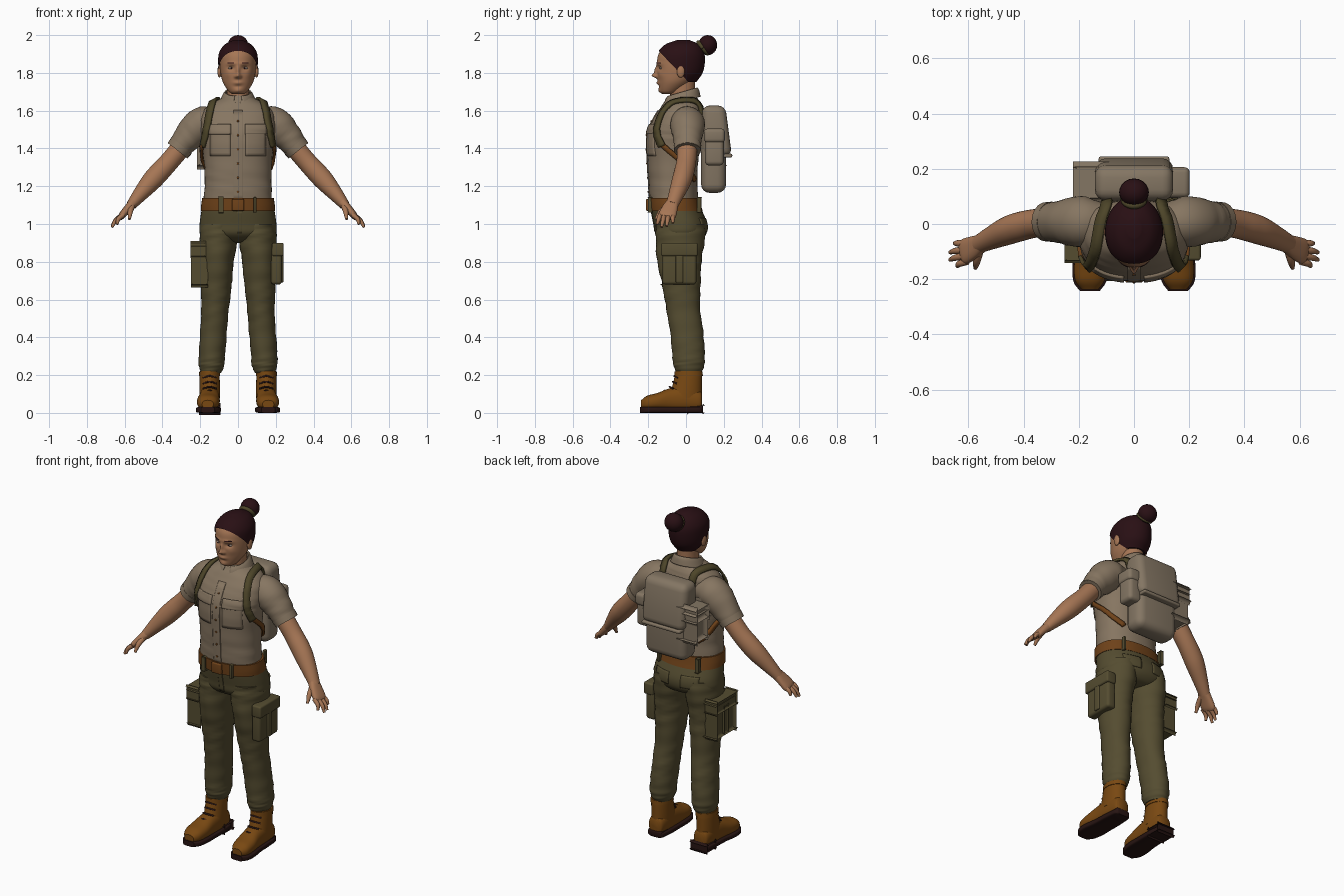
import bpy, bmesh, math
from mathutils import Vector, Matrix
from mathutils.bvhtree import BVHTree

if "Cube" in bpy.data.objects:
    bpy.data.objects.remove(bpy.data.objects["Cube"])


def material(name, *rgb):
    m = bpy.data.materials.new(name)
    m.use_nodes = True
    m.diffuse_color = (*rgb, 1)
    bsdf = m.node_tree.nodes["Principled BSDF"]
    bsdf.inputs["Base Color"].default_value = (*rgb, 1)
    bsdf.inputs["Roughness"].default_value = 0.8
    return m


SKIN = material("skin", .38, .18, .09)
HAIR = material("dark_hair", .022, .005, .007)
SHIRT = material("khaki_shirt", .24, .18, .12)
PANTS = material("olive_trousers", .09, .073, .03)
STRAP = material("olive_webbing", .075, .06, .022)
BOOT = material("boot_leather", .19, .065, .006)
BELT = material("belt_leather", .16, .055, .01)
SOLE = material("dark_sole", .02, .007, .006)
PACK = material("pack_canvas", .23, .18, .125)
EYE = material("eye_white", .4, .32, .26)
SIDES = (("left", 1), ("right", -1))


def finish(bm, name, mat, angle=45):
    bmesh.ops.recalc_face_normals(bm, faces=bm.faces)
    for f in bm.faces:
        f.smooth = True
    for e in bm.edges:
        e.smooth = e.calc_face_angle(0) < math.radians(angle)
    me = bpy.data.meshes.new(name)
    bm.to_mesh(me)
    bm.free()
    me.materials.append(mat)
    ob = bpy.data.objects.new(name, me)
    bpy.context.scene.collection.objects.link(ob)
    return ob


def thicken(ob, t):
    m = ob.modifiers.new("Thickness", "SOLIDIFY")
    m.thickness, m.offset = t, 0
    return ob


def spline(rows, n):
    p = [Vector(r) for r in rows]
    p = [p[0] * 2 - p[1]] + p + [p[-1] * 2 - p[-2]]
    out = []
    for a, b, c, d in zip(p, p[1:], p[2:], p[3:]):
        for k in range(n):
            t = k / n
            out.append((b * 2 + (c - a) * t + (a * 2 - b * 5 + c * 4 - d) * t * t
                        + (b * 3 - a - c * 3 + d) * t ** 3) * .5)
    return out + [p[-2]]


def loft(name, rows, mat, axis=None, u=(1, 0, 0), power=2, sides=32, n=6, ripple=0, cap=True, s=1):
    """Skin superellipse rings (x, y, z, radius, radius) along a smooth path."""
    pts = spline([(r[0] * s, *r[1:]) for r in rows], n)
    bm, rings = bmesh.new(), []
    for i, p in enumerate(pts):
        step = pts[min(i + 1, len(pts) - 1)] - pts[max(i - 1, 0)]
        t = Vector(axis) if axis else Vector(step[:3]).normalized()
        uu = Vector(u)
        uu = (uu - t * uu.dot(t)).normalized()
        vv, ring = t.cross(uu), []
        for k in range(sides):
            a = math.tau * k / sides
            c, d = math.cos(a), math.sin(a)
            g = 1 + ripple * math.sin(i * 1.1 + 2 * math.sin(a + i * .3)) * math.sin(a * 2 + i * .4)
            ring.append(bm.verts.new(Vector(p[:3])
                        + uu * math.copysign(abs(c) ** (2 / power), c) * p[3] * g
                        + vv * math.copysign(abs(d) ** (2 / power), d) * p[4] * g))
        rings.append(ring)
    for a, b in zip(rings, rings[1:]):
        for k in range(sides):
            j = (k + 1) % sides
            bm.faces.new((a[k], a[j], b[j], b[k]))
    if cap:
        bm.faces.new(rings[0])
        bm.faces.new(rings[-1])
    return finish(bm, name, mat)


def body(name, rows, mat, **kw):
    """Upright loft from rows of (height, front, back, half width)."""
    return loft(name, [(0, (f + b) / 2, z, w, (b - f) / 2) for z, f, b, w in rows],
                mat, axis=(0, 0, 1), **kw)


def ball(name, loc, size, mat):
    bm = bmesh.new()
    bmesh.ops.create_uvsphere(bm, u_segments=20, v_segments=12, radius=1,
                              matrix=Matrix.Translation(loc) @ Matrix.Diagonal((*size, 1)))
    return finish(bm, name, mat)


def box(name, lo, hi, mat, bevel=.01, lean=0, s=1):
    """Rounded box; lean pulls the rear top edge forward."""
    bm = bmesh.new()
    lo, hi = Vector(lo), Vector(hi)
    bmesh.ops.create_cube(bm, size=1)
    for v in bm.verts:
        if v.co.y > 0 and v.co.z > 0:
            v.co.y -= lean
        v.co = [((l + h) / 2 + c * (h - l)) for l, h, c in zip(lo, hi, v.co)]
        v.co.x *= s
    bmesh.ops.bevel(bm, geom=bm.edges[:], offset=bevel, segments=4, profile=.5, affect="EDGES")
    return finish(bm, name, mat)


def surface(ob):
    return BVHTree.FromPolygons([v.co for v in ob.data.vertices],
                                [p.vertices for p in ob.data.polygons])


def plate(name, tree, mat, x0, x1, z0, z1, side=-1, thick=.009, n=8):
    """Thin patch wrapped on the front or back of a surface."""
    bm, grid = bmesh.new(), []
    for i in range(n + 1):
        for j in range(n + 1):
            x, z = x0 + (x1 - x0) * i / n, z0 + (z1 - z0) * j / n
            hit = tree.ray_cast(Vector((x, side, z)), Vector((0, -side, 0)))[0]
            grid.append(bm.verts.new(hit or (x, 0, z)))
    for i in range(n):
        for j in range(n):
            k = i * (n + 1) + j
            bm.faces.new((grid[k], grid[k + 1], grid[k + n + 2], grid[k + n + 1]))
    return thicken(finish(bm, name, mat), thick)


def strap(name, tree, pts, mat, width, s):
    """Flat webbing laid over a surface."""
    snap = [tree.find_nearest(Vector((p[0] * s, p[1], p[2])))[:2] for p in spline(pts, 6)]
    bm, pairs = bmesh.new(), []
    for i, (p, nrm) in enumerate(snap):
        t = snap[min(i + 1, len(snap) - 1)][0] - snap[max(i - 1, 0)][0]
        across = t.cross(nrm).normalized() * width
        pairs.append([bm.verts.new(p + nrm * .01 + across * k) for k in (-1, 1)])
    for a, b in zip(pairs, pairs[1:]):
        bm.faces.new((a[0], a[1], b[1], b[0]))
    return thicken(finish(bm, name, mat), .014)


# Head with sculpted face
head = body("head", [(1.688, -.125, -.07, .03), (1.705, -.14, -.03, .052), (1.75, -.148, .03, .08),
                     (1.8, -.153, .07, .092), (1.85, -.154, .084, .096), (1.9, -.145, .085, .094),
                     (1.94, -.11, .07, .07), (1.96, -.06, .03, .03)], SKIN, sides=128, n=10)
FACE = ((0, 1.785, .012, .012, -.026), (0, 1.81, .009, .022, -.014), (.013, 1.78, .008, .008, -.009),
        (.036, 1.826, .018, .012, .013), (.03, 1.85, .03, .009, -.005), (0, 1.747, .024, .009, -.008),
        (0, 1.728, .02, .006, .004), (0, 1.705, .02, .012, -.006), (.055, 1.79, .02, .02, -.004))
for v in head.data.vertices:
    if v.co.y < -.07:
        x, z = abs(v.co.x), v.co.z
        v.co.y += sum(d * math.exp(-((x - cx) / sx) ** 2 - ((z - cz) / sz) ** 2)
                      for cx, cz, sx, sz, d in FACE)
face = surface(head)
for side, s in SIDES:
    ball(side + "_eye", (.036 * s, -.129, 1.825), (.016, .011, .007), EYE)
    ball(side + "_iris", (.036 * s, -.1365, 1.825), (.005, .005, .005), HAIR)
    plate(side + "_eyebrow", face, HAIR, .02 * s, .055 * s, 1.85, 1.855, thick=.003)
    ball(side + "_ear", (.098 * s, -.028, 1.808), (.011, .021, .033), SKIN)
loft("neck", [(0, -.01, 1.6, .065, .07), (0, -.018, 1.68, .058, .066), (0, -.02, 1.78, .06, .068)], SKIN)

# Hair cap trimmed along a slanted hairline
hair = body("hair", [(1.752, -.15, .055, .08), (1.8, -.158, .088, .099), (1.86, -.16, .1, .105),
                     (1.91, -.148, .095, .099), (1.95, -.11, .07, .07), (1.973, -.05, .02, .025)],
            HAIR, sides=64, n=8)
bm = bmesh.new()
bm.from_mesh(hair.data)
bmesh.ops.bisect_plane(bm, geom=bm.verts[:] + bm.edges[:] + bm.faces[:], plane_co=(0, 0, 1.765),
                       plane_no=(0, 1.05, 1), clear_inner=True)
bm.to_mesh(hair.data)
bm.free()
ball("hair_bun", (0, .115, 1.947), (.054, .05, .053), HAIR)
tie = [(.037 * math.cos(a), .09 + .024 * math.sin(a), 1.932 - .029 * math.sin(a), .012, .012)
       for a in [math.tau * k / 16 for k in range(17)]]
loft("hair_tie", tie, STRAP, u=(0, .77, .64), sides=10, n=2)

# Shirt
shirt = body("shirt_body", [(1.09, -.19, .065, .183), (1.2, -.196, .06, .177), (1.3, -.202, .062, .178),
                            (1.43, -.208, .075, .19), (1.5, -.2, .085, .197), (1.57, -.165, .088, .195),
                            (1.625, -.13, .082, .16), (1.665, -.1, .062, .09), (1.68, -.09, .055, .07)],
             SHIRT, power=2.25, sides=48, ripple=.012)
cloth = surface(shirt)
plate("button_placket", cloth, SHIRT, -.024, .024, 1.12, 1.6, n=14)
for k in range(6):
    z = 1.17 + k * .075
    y = cloth.ray_cast(Vector((0, -1, z)), Vector((0, 1, 0)))[0].y
    ball("shirt_button", (0, y - .005, z), (.006, .003, .006), BELT)
collar = loft("collar", [(0, -.02, 1.7, .066, .076), (0, -.022, 1.685, .077, .087),
                         (0, -.025, 1.648, .094, .098)], SHIRT, axis=(0, 0, 1), sides=48, cap=False)
bm = bmesh.new()
bm.from_mesh(collar.data)
gone = [f for f in bm.faces if f.calc_center_median().y < -.07 and abs(f.calc_center_median().x) < .016]
bmesh.ops.delete(bm, geom=gone, context="FACES")
for v in bm.verts:
    v.co.z += .3 * (v.co.y + .01)
bm.to_mesh(collar.data)
bm.free()
thicken(collar, .009)
for side, s in SIDES:
    plate(side + "_chest_pocket", cloth, SHIRT, .04 * s, .145 * s, 1.36, 1.5)
    plate(side + "_pocket_flap", cloth, SHIRT, .036 * s, .15 * s, 1.475, 1.525, thick=.018)
    loft(side + "_sleeve", [(.11, .005, 1.54, .07, .07), (.19, .008, 1.53, .092, .09),
                            (.255, .008, 1.47, .08, .08), (.3, .008, 1.415, .07, .066),
                            (.318, .008, 1.39, .068, .064)], SHIRT, u=(0, 1, 0), ripple=.025, s=s)
    loft(side + "_sleeve_hem", [(.298, .008, 1.416, .073, .069), (.32, .008, 1.389, .071, .066)],
         SHIRT, u=(0, 1, 0), s=s)

# Arms and hands
for side, s in SIDES:
    loft(side + "_arm", [(.28, .008, 1.43, .055, .053), (.36, .002, 1.335, .052, .052),
                         (.415, -.01, 1.275, .053, .054), (.46, -.025, 1.225, .051, .052),
                         (.52, -.052, 1.155, .041, .039), (.565, -.074, 1.1, .033, .027)],
         SKIN, u=(0, 1, 0), s=s)
    loft(side + "_palm", [(.55, -.068, 1.118, .031, .026), (.58, -.084, 1.085, .041, .022),
                          (.61, -.098, 1.05, .046, .019), (.622, -.104, 1.035, .04, .014)],
         SKIN, u=(0, 1, 0), power=2.5, s=s)
    for finger, y, tip in (("index", -.136, (.64, -.153, .998)), ("middle", -.114, (.667, -.13, .983)),
                           ("ring", -.092, (.667, -.103, .988)), ("little", -.07, (.65, -.07, 1.005))):
        mid = ((.615 + tip[0]) / 2 + .006, (y + tip[1]) / 2, (1.045 + tip[2]) / 2 + .004)
        loft(side + "_" + finger + "_finger", [(.605, y, 1.05, .013, .013), (*mid, .0115, .0115),
                                               (*tip, .007, .007)], SKIN, u=(0, 1, 0), sides=12, s=s)
    loft(side + "_thumb", [(.56, -.09, 1.1, .017, .016), (.57, -.135, 1.065, .014, .013),
                           (.575, -.16, 1.025, .007, .007)], SKIN, u=(1, 0, 0), sides=12, s=s)

# Trousers and belt
hips = body("trouser_seat", [(1.11, -.188, .066, .184), (1.06, -.182, .09, .195), (1.0, -.17, .112, .203),
                             (.95, -.16, .108, .2), (.915, -.12, .08, .15), (.9, -.07, .04, .08)],
            PANTS, power=2.2, sides=48)
seat = surface(hips)
plate("trouser_fly", seat, PANTS, -.006, .022, .95, 1.07, thick=.006)
body("belt", [(1.068, -.194, .088, .197), (1.1, -.197, .08, .195), (1.138, -.2, .073, .189)],
     BELT, power=2.25, sides=48)
box("belt_buckle", (-.032, -.212, 1.07), (.032, -.19, 1.132), BELT, .006)
for side, s in SIDES:
    loft(side + "_trouser_leg", [(.1, -.03, 1.0, .098, .13), (.104, -.03, .92, .1, .13),
                                 (.112, -.035, .8, .09, .117), (.116, -.025, .68, .083, .102),
                                 (.121, -.014, .55, .073, .09), (.13, .004, .42, .071, .088),
                                 (.139, .014, .3, .07, .086), (.14, .015, .25, .067, .081),
                                 (.142, .015, .212, .053, .066)],
         PANTS, axis=(0, 0, 1), ripple=.03, n=7, s=s)
    box(side + "_cargo_pocket", (.175, -.125, .68), (.232, .055, .88), PANTS, .016, s=s)
    box(side + "_cargo_flap", (.18, -.132, .83), (.242, .062, .9), PANTS, .01, s=s)
    box(side + "_cargo_pleat", (.2, -.055, .69), (.24, -.015, .85), PANTS, .006, s=s)
    plate(side + "_back_pocket", seat, PANTS, .04 * s, .14 * s, .96, 1.03, side=1)
    for x, y in ((.09, -.19), (.13, .07)):
        box(side + "_belt_loop", (x - .008, y - .012, 1.06), (x + .008, y + .012, 1.142), PANTS, .004, s=s)

# Boots
for side, s in SIDES:
    loft(side + "_boot_shaft", [(.15, .014, .222, .051, .07), (.15, .012, .19, .053, .073),
                                (.15, .004, .13, .054, .08), (.15, -.008, .08, .054, .092)],
         BOOT, axis=(0, 0, 1), s=s)
    foot = [(.15, .086, .06, .03, .04), (.15, .07, .065, .046, .055), (.15, 0, .075, .053, .07),
            (.152, -.08, .07, .055, .062), (.157, -.15, .06, .06, .046), (.16, -.205, .053, .053, .038),
            (.16, -.238, .045, .03, .022)]
    loft(side + "_boot_foot", foot, BOOT, axis=(0, 1, 0), power=2.3, s=s)
    loft(side + "_boot_sole", [(x, y * 1.02, .016, a + .006, .016) for x, y, z, a, b in foot],
         SOLE, axis=(0, 1, 0), power=5, s=s)
    box(side + "_boot_heel", (.105, .01, 0), (.195, .09, .04), SOLE, .012, s=s)
    loft(side + "_boot_cuff", [(.15, .014, .195, .056, .075), (.15, .014, .22, .055, .074)],
         BOOT, axis=(0, 0, 1), s=s)
    for k, (y, z) in enumerate(((-.058, .195), (-.066, .165), (-.083, .138), (-.112, .118))):
        loft(side + "_boot_lace", [(.115, y + .016, z - .01, .005, .005), (.15, y - .004, z, .005, .005),
                                   (.185, y + .016, z - .01, .005, .005)], SOLE, u=(0, 0, 1), sides=8, s=s)

# Backpack
box("pack_body", (-.137, .08, 1.165), (.137, .212, 1.61), PACK, .045)
box("pack_lid", (-.142, .085, 1.36), (.142, .243, 1.627), PACK, .04, lean=.22)
box("pack_lid_hem", (-.128, .15, 1.352), (.128, .245, 1.372), PACK, .008)
for side, s in SIDES:
    box(side + "_pack_pocket", (.11, .1, 1.31), (.195, .2, 1.47), PACK, .022, s=s)
    box(side + "_pack_pocket_flap", (.11, .095, 1.43), (.202, .206, 1.505), PACK, .02, s=s)
    strap(side + "_shoulder_strap", cloth, [(.1, .11, 1.56), (.11, .08, 1.65), (.13, 0, 1.67),
                                            (.142, -.09, 1.64), (.163, -.15, 1.56), (.178, -.16, 1.48),
                                            (.192, -.13, 1.41)], STRAP, .02, s)
    strap(side + "_lower_strap", cloth, [(.192, -.13, 1.42), (.21, -.06, 1.36), (.2, .03, 1.29),
                                         (.13, .09, 1.23)], BELT, .013, s)
